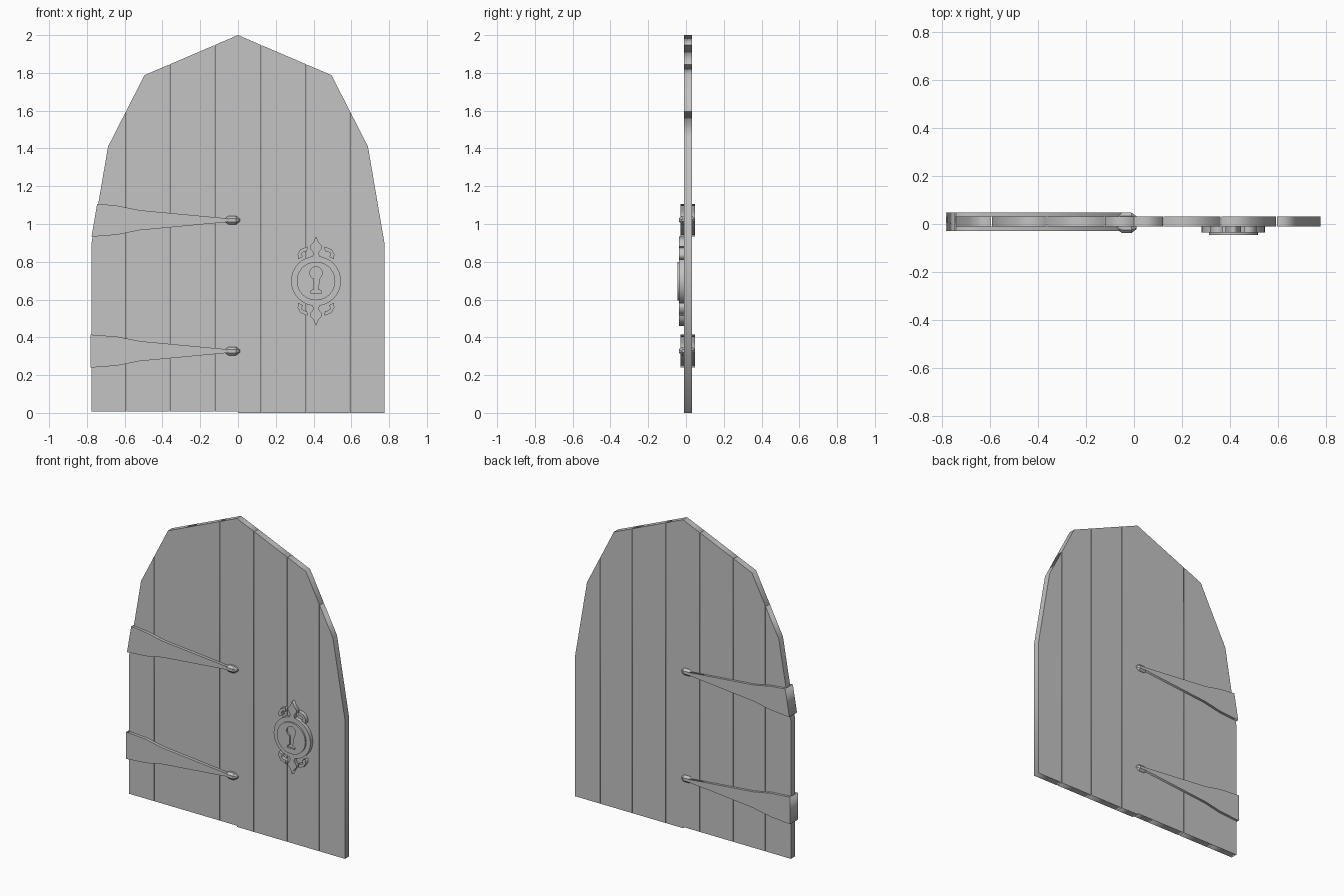
import bpy, bmesh, math
from mathutils import Matrix

cube = bpy.data.objects.get("Cube")
if cube:
    bpy.data.objects.remove(cube, do_unlink=True)

grey = bpy.data.materials.new("plain_grey")
grey.use_nodes = True
grey.diffuse_color = (0.55, 0.55, 0.55, 1)
grey.node_tree.nodes["Principled BSDF"].inputs["Base Color"].default_value = (0.55, 0.55, 0.55, 1)

# Depth layers, from front to back
DISC, PLATE, STRAP, FRONT, BACK, BACK_STRAP = -0.046, -0.036, -0.03, -0.011, 0.032, 0.048


def finish(name, bm):
    mesh = bpy.data.meshes.new(name)
    bmesh.ops.recalc_face_normals(bm, faces=bm.faces)
    bm.to_mesh(mesh)
    bm.free()
    mesh.materials.append(grey)
    ob = bpy.data.objects.new(name, mesh)
    bpy.context.collection.objects.link(ob)
    return ob


def slab(name, loops, y0, y1):
    """Fill x-z outlines (inner loops become holes) and extrude from y0 to y1."""
    curve = bpy.data.curves.new(name, 'CURVE')
    curve.dimensions = '2D'
    curve.fill_mode = 'BOTH'
    curve.extrude = (y1 - y0) / 2
    for loop in loops:
        spline = curve.splines.new('POLY')
        spline.points.add(len(loop) - 1)
        for p, (x, z) in zip(spline.points, loop):
            p.co = (x, z, 0, 1)
        spline.use_cyclic_u = True
    temp = bpy.data.objects.new(name + "_outline", curve)
    bpy.context.collection.objects.link(temp)
    bpy.context.view_layer.update()
    mesh = bpy.data.meshes.new_from_object(temp.evaluated_get(bpy.context.evaluated_depsgraph_get()))
    bpy.data.objects.remove(temp, do_unlink=True)
    bm = bmesh.new()
    bm.from_mesh(mesh)
    bpy.data.meshes.remove(mesh)
    bmesh.ops.remove_doubles(bm, verts=bm.verts, dist=1e-5)
    bm.transform(Matrix.Translation((0, (y0 + y1) / 2, 0)) @ Matrix.Rotation(math.pi / 2, 4, 'X'))
    return finish(name, bm)


def circle(cx, cz, r, n=32, start=0.0, end=math.tau):
    return [(cx + r * math.cos(start + (end - start) * i / n),
             cz + r * math.sin(start + (end - start) * i / n)) for i in range(n)]


# Planks cut from the pointed arch
ARCH = [(0, 2.0), (0.495, 1.788), (0.688, 1.41), (0.775, 0.9)]


def arch_height(x):
    for (xa, za), (xb, zb) in zip(ARCH, ARCH[1:]):
        if x <= xb:
            return za + (zb - za) * (x - xa) / (xb - xa)
    return ARCH[-1][1]


SEAMS = [0, 0.122, 0.362, 0.592, 0.775]
GAP = 0.0015
for side, label, bottom in ((-1, "right", 0.008), (1, "left", 0.0)):
    for i, (a, b) in enumerate(zip(SEAMS, SEAMS[1:])):
        a += GAP if i else 0.0005
        b -= GAP if b < ARCH[-1][0] else 0
        if i == 0 and side == 1:
            a = 0
        tops = [(a, arch_height(a))] + [p for p in ARCH if a < p[0] < b] + [(b, arch_height(b))]
        outline = [(b, bottom), (a, bottom)] + tops
        slab(f"{label}_plank_{i + 1}", [[(side * x, z) for x, z in outline]], FRONT, BACK)


# Strap hinges: front and back straps, edge wrap and knob tips
def edge_x(z):
    return -0.775 + max(0, z - 0.9) * 0.087 / 0.51


def knob(name, y, z):
    """Eight-sided lathed bead along x."""
    bm = bmesh.new()
    rings = []
    for x, r in ((-0.072, 0.008), (-0.05, 0.024), (-0.01, 0.024), (0.01, 0.008)):
        rings.append([bm.verts.new((x, y + r * math.cos(t), z + r * math.sin(t)))
                      for t in (math.tau * (k + 0.5) / 8 for k in range(8))])
    for r0, r1 in zip(rings, rings[1:]):
        for k in range(8):
            bm.faces.new((r0[k], r0[k - 1], r1[k - 1], r1[k]))
    bm.faces.new(rings[0])
    bm.faces.new(rings[-1])
    finish(name, bm)


for label, z in (("upper", 1.02), ("lower", 0.327)):
    half = [(-0.64, 0.077), (-0.52, 0.053), (-0.05, 0.009)]
    top, low = z + 0.087, z - 0.087
    strap = [(edge_x(top), top)] + [(x, z + h) for x, h in half]
    strap += [(x, z - h) for x, h in reversed(half)] + [(edge_x(low), low)]
    slab(f"{label}_hinge_front_strap", [strap], STRAP, FRONT)
    slab(f"{label}_hinge_back_strap", [strap], BACK, BACK_STRAP)
    wrap = [(edge_x(h) - d, h) for h, d in ((low, 0), (top, 0), (top, 0.006), (low, 0.006))]
    slab(f"{label}_hinge_edge_wrap", [wrap], STRAP, BACK_STRAP)
    knob(f"{label}_hinge_front_knob", -0.015, z)
    knob(f"{label}_hinge_back_knob", 0.025, z)

# Lock plate: base disc, raised disc with keyhole, leaf ornaments
CX, CZ = 0.413, 0.698
slab("lock_base_disc", [circle(CX, CZ, 0.132)], PLATE, FRONT)
keyhole = [(CX + x, CZ + z) for x, z in ((0.01, -0.045), (0.026, -0.05), (0.028, -0.066),
                                         (-0.028, -0.066), (-0.026, -0.05), (-0.01, -0.045))]
keyhole += circle(CX, CZ + 0.043, 0.033, 16, math.radians(252), math.radians(-72))
slab("lock_raised_disc", [circle(CX, CZ, 0.102), keyhole], DISC, PLATE)

LEAF = [(0.02, 0.125), (0.014, 0.15), (0.03, 0.17), (0.032, 0.185), (0.014, 0.205)]
CURL = [(0.095, 0.115), (0.097, 0.142), (0.082, 0.168), (0.045, 0.183),
        (0.047, 0.158), (0.064, 0.157), (0.078, 0.145), (0.07, 0.128)]
for up, label in ((1, "top"), (-1, "bottom")):
    spear = LEAF + [(0, 0.237)] + [(-x, z) for x, z in reversed(LEAF)]
    slab(f"lock_{label}_leaf", [[(CX + x, CZ + up * z) for x, z in spear]], PLATE, FRONT)
    for side, hand in ((-1, "right"), (1, "left")):
        slab(f"lock_{label}_{hand}_curl",
             [[(CX + side * x, CZ + up * z) for x, z in CURL]], PLATE, FRONT)
